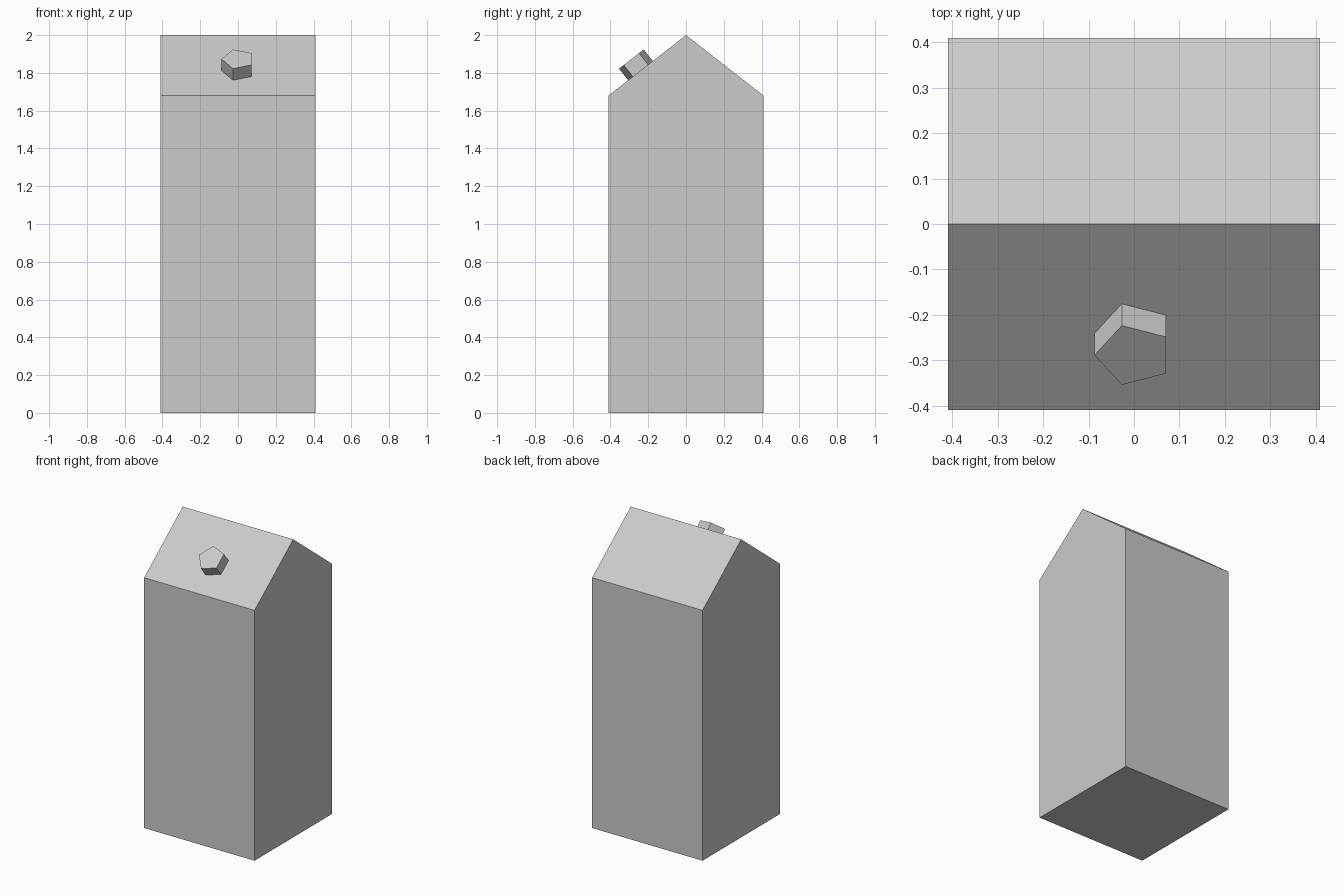
import bpy, bmesh
from math import atan2, cos, sin, pi
from mathutils import Matrix, Vector

if "Cube" in bpy.data.objects:
    bpy.data.objects.remove(bpy.data.objects["Cube"])

HALF, EAVES, RIDGE = 0.41, 1.68, 2.0


def prism(name, profile, direction, matrix=Matrix()):
    """Extrude a flat profile into a closed solid."""
    bm = bmesh.new()
    face = bm.faces.new([bm.verts.new(p) for p in profile])
    result = bmesh.ops.extrude_face_region(bm, geom=[face], use_keep_orig=True)
    top = [v for v in result["geom"] if isinstance(v, bmesh.types.BMVert)]
    bmesh.ops.translate(bm, verts=top, vec=direction)
    bmesh.ops.recalc_face_normals(bm, faces=bm.faces)
    mesh = bpy.data.meshes.new(name)
    bm.to_mesh(mesh)
    bm.free()
    obj = bpy.data.objects.new(name, mesh)
    obj.matrix_world = matrix
    bpy.context.collection.objects.link(obj)
    return obj


# Tower body with gabled top, extruded along x
gable = [(-HALF, 0), (HALF, 0), (HALF, EAVES), (0, RIDGE), (-HALF, EAVES)]
prism("gabled_body", [(-HALF, y, z) for y, z in gable], Vector((2 * HALF, 0, 0)))

# Five-sided stub standing square to the front roof slope
rise = RIDGE - EAVES
y = -0.241
place = (Matrix.Translation((0, y, RIDGE + y * rise / HALF))
         @ Matrix.Rotation(atan2(rise, HALF), 4, 'X'))
angles = [pi + i * 2 * pi / 5 for i in range(5)]
prism("roof_stub", [(0.087 * cos(a), 0.087 * sin(a), 0) for a in angles],
      Vector((0, 0, 0.078)), place)
